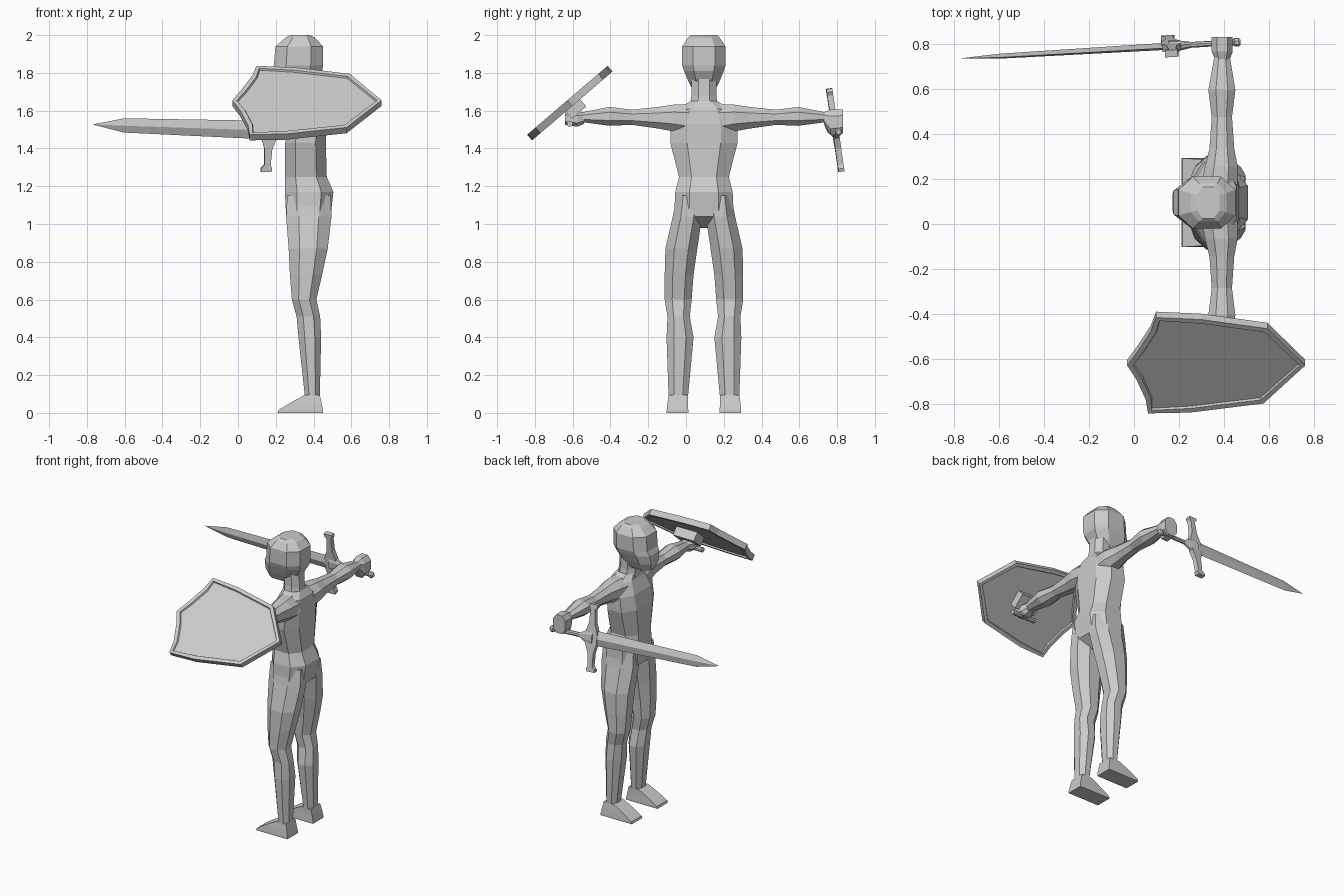
import bpy, bmesh
from mathutils import Matrix, Vector

if "Cube" in bpy.data.objects:
    bpy.data.objects.remove(bpy.data.objects["Cube"])

grey = bpy.data.materials.new("plain grey")
grey.diffuse_color = (0.6, 0.6, 0.6, 1)
grey.use_nodes = True
grey.node_tree.nodes["Principled BSDF"].inputs["Base Color"].default_value = grey.diffuse_color
MID = 0.095  # y of the body's middle plane


def finish(bm, name):
    bmesh.ops.recalc_face_normals(bm, faces=bm.faces)
    me = bpy.data.meshes.new(name)
    bm.to_mesh(me)
    bm.free()
    me.materials.append(grey)
    ob = bpy.data.objects.new(name, me)
    bpy.context.collection.objects.link(ob)
    return ob


def ring(a0, a1, b0, b1, c):
    """Rectangle with cut corners; c=0 gives a box, c=0.5 a diamond."""
    da, db = (a1 - a0) * c, (b1 - b0) * c
    pts = [(a0 + da, b0), (a1 - da, b0), (a1, b0 + db), (a1, b1 - db),
           (a1 - da, b1), (a0 + da, b1), (a0, b1 - db), (a0, b0 + db)]
    if c == 0:
        return pts[1::2]
    return pts[::2] if c == 0.5 else pts


def loft(name, rings, place, c=0.28):
    """Skin rings (t, a0, a1, b0, b1); place maps (t, a, b) to a point."""
    bm = bmesh.new()
    loops = [[bm.verts.new(place(t, a, b)) for a, b in ring(*r, c)] for t, *r in rings]
    n = len(loops[0])
    for lo, hi in zip(loops, loops[1:]):
        for i in range(n):
            j = (i + 1) % n
            bm.faces.new((lo[i], lo[j], hi[j], hi[i]))
    bm.faces.new(loops[0][::-1])
    bm.faces.new(loops[-1])
    return finish(bm, name)


def upright(t, a, b):
    return Vector((a, MID + b, t))


# Torso, neck and head: (z, front x, back x, half width)
def body(name, rows, c):
    loft(name, [(z, x0, x1, -h, h) for z, x0, x1, h in rows], upright, c)


body("torso", [(0.98, .33, .41, .035), (1.04, .255, .49, .158), (1.17, .248, .505, .152),
               (1.25, .25, .47, .132), (1.43, .25, .465, .178), (1.53, .268, .465, .178),
               (1.61, .30, .455, .14), (1.65, .31, .43, .07)], .25)
body("neck", [(1.62, .30, .435, .075), (1.68, .305, .425, .066), (1.78, .29, .42, .066)], .28)
body("head", [(1.70, .19, .36, .055), (1.75, .172, .41, .08), (1.81, .175, .445, .105),
              (1.84, .19, .45, .115), (1.94, .198, .45, .115), (1.985, .25, .41, .085),
              (2.0, .28, .38, .07)], .25)

for side, s in (("left", -1), ("right", 1)):
    # Legs: (z, front x, back x, inner, outer)
    def leg_place(t, a, b):
        return Vector((a, MID + s * b, t))
    loft(side + "_leg", [(.08, .355, .433, .085, .187), (.4, .32, .44, .055, .198),
                         (.51, .31, .435, .075, .193), (.6, .285, .415, .065, .208),
                         (.73, .275, .445, .055, .208), (.87, .268, .475, .035, .204),
                         (1.04, .255, .495, .01, .165), (1.15, .26, .49, .02, .145)],
         leg_place)
    loft(side + "_foot", [(0, .21, .45, .083, .197), (.015, .215, .45, .083, .197),
                          (.055, .28, .442, .085, .193), (.095, .355, .433, .085, .187)],
         leg_place, 0)

    # Arms reach out sideways: (reach, front x, back x, low z, high z)
    def arm_place(t, a, b):
        return Vector((a, MID + s * t, b))
    loft(side + "_arm", [(.08, .30, .46, 1.47, 1.635), (.16, .315, .46, 1.49, 1.632),
                         (.24, .335, .445, 1.505, 1.62), (.38, .345, .435, 1.525, 1.605),
                         (.5, .33, .45, 1.52, 1.62), (.65, .357, .425, 1.54, 1.59)], arm_place)
    low, high = (1.47, 1.605) if s > 0 else (1.515, 1.595)
    loft(side + "_fist", [(.635, .36, .425, 1.53, 1.592), (.67, .345, .438, low, high),
                          (.735, .345, .438, low + .01, high)], arm_place, .25)

# Sword, in its own frame: along the blade, along the guard, across
along = Vector((-.93, -.055, .03)).normalized()
across = along.cross(Vector((0, -.15, .99))).normalized()
up = across.cross(along)
sword_at = Vector((.165, .79, 1.497))


def sword(t, a, b):
    return sword_at + along * t + up * a + across * b


def sword_part(name, rows, c):
    loft(name, [(t, -a, a, -b, b) for t, a, b in rows], sword, c)


sword_part("blade", [(0, .05, .016), (.77, .038, .011), (.933, .001, .001)], .5)
sword_part("guard_collar", [(.01, .05, .024), (-.035, .045, .02), (-.09, .014, .012)], .28)
sword_part("sword_grip", [(-.08, .014, .012), (-.285, .014, .012)], .28)
sword_part("pommel", [(-.275, .012, .012), (-.282, .02, .018), (-.3, .02, .018),
                      (-.308, .012, .012)], .28)

# Cross guard: half outline mirrored, then given thickness
half = [(.042, .035), (.022, .1), (.018, .185), (.036, .205), (.036, .222),
        (-.02, .222), (-.024, .205), (-.015, .185), (-.02, .1), (-.042, .04)]
outline = half + [(t, -u) for t, u in reversed(half)]
bm = bmesh.new()
f = bm.faces.new([bm.verts.new(sword(t, u, -.016)) for t, u in outline])
g = bmesh.ops.extrude_face_region(bm, geom=[f])
bmesh.ops.translate(bm, vec=across * .032,
                    verts=[v for v in g["geom"] if isinstance(v, bmesh.types.BMVert)])
finish(bm, "cross_guard")

# Shield, built flat and tilted: recessed panel inside a rim on both faces
tilt = Matrix(((1, 0, 0, 0), (0, .76, -.65, -.615), (0, .65, .76, 1.64), (0, 0, 0, 1)))
edge = [(-.03, 0), (.012, -.085), (.052, -.2), (.062, -.28), (.25, -.275), (.575, -.222),
        (.76, 0), (.592, .215), (.3, .268), (.098, .28), (.075, .2), (.018, .085)]
bm = bmesh.new()
f = bm.faces.new([bm.verts.new((x, v, -.02)) for x, v in edge])
g = bmesh.ops.extrude_face_region(bm, geom=[f])
bmesh.ops.translate(bm, vec=(0, 0, .04),
                    verts=[v for v in g["geom"] if isinstance(v, bmesh.types.BMVert)])
bmesh.ops.recalc_face_normals(bm, faces=bm.faces)
for f in [f for f in bm.faces if abs(f.normal.z) > .9]:
    bmesh.ops.inset_region(bm, faces=[f], thickness=.024, depth=0)
    bmesh.ops.inset_region(bm, faces=[f], thickness=.005, depth=-.01)
bm.transform(tilt)
finish(bm, "shield")


# Shield handle: mount block and a bar held in the fist
def shield_place(t, a, b):
    return tilt @ Vector((a, b, t))


loft("handle_mount", [(-.07, .31, .47, -.045, .055), (-.008, .31, .47, -.045, .055)],
     shield_place, 0)
loft("handle_bar", [(.30, -.63, -.60, 1.515, 1.545), (.48, -.63, -.60, 1.515, 1.545)],
     lambda t, a, b: Vector((t, a, b)), .28)
